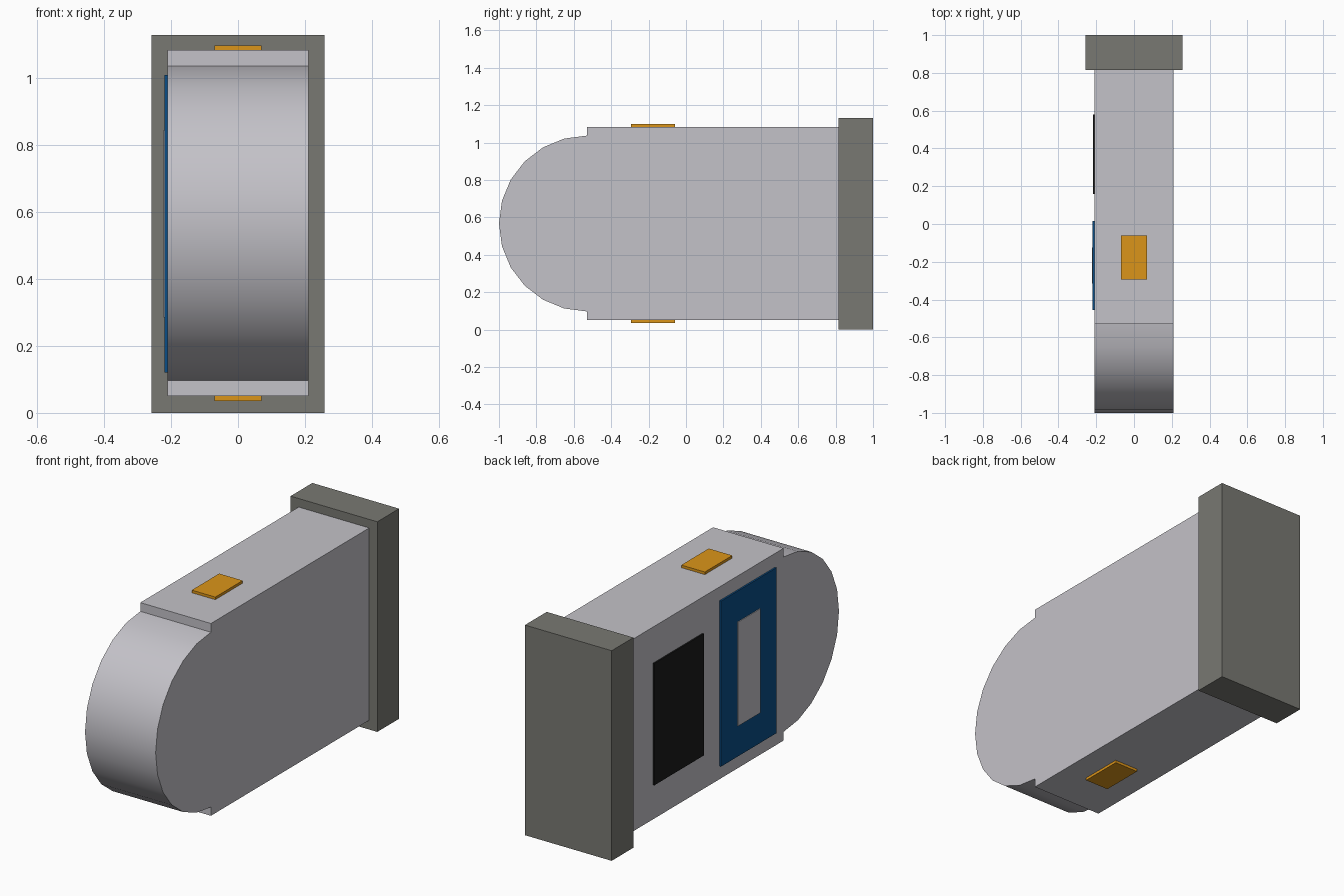
import bpy, bmesh, math

if "Cube" in bpy.data.objects:
    bpy.data.objects.remove(bpy.data.objects["Cube"])


def material(name, rgb):
    m = bpy.data.materials.new(name)
    m.diffuse_color = (*rgb, 1)
    m.use_nodes = True
    m.node_tree.nodes["Principled BSDF"].inputs["Base Color"].default_value = m.diffuse_color
    return m


SHELL = material("shell_grey", (0.55, 0.54, 0.58))
CAP = material("dark_grey", (0.19, 0.19, 0.17))
GOLD = material("amber", (0.71, 0.30, 0.01))
BLUE = material("navy", (0.003, 0.075, 0.24))
BLACK = material("black", (0.01, 0.01, 0.01))


def finish(name, bm, mat):
    bmesh.ops.recalc_face_normals(bm, faces=bm.faces)
    me = bpy.data.meshes.new(name)
    bm.to_mesh(me)
    bm.free()
    me.materials.append(mat)
    ob = bpy.data.objects.new(name, me)
    bpy.context.collection.objects.link(ob)
    return ob


def box(name, x, y, z, mat):
    """Box from (min, max) pairs on each axis."""
    bm = bmesh.new()
    bmesh.ops.create_cube(bm, size=1)
    for v in bm.verts:
        v.co = [r[0] if c < 0 else r[1] for c, r in zip(v.co, (x, y, z))]
    return finish(name, bm, mat)


HALF = 0.21          # half width of the body
MID_Z = 0.567        # height of the body's centre line
SEAM = -0.53         # where the rounded nose meets the body

# Main body and end cap
box("body", (-HALF, HALF), (SEAM, 0.815), (0.05, 1.084), SHELL)
box("end_cap", (-0.258, 0.258), (0.815, 1.0), (0, 1.13), CAP)

# Rounded nose: half of a 24-sided cylinder lying across x
bm = bmesh.new()
arc = []
for i in range(13):
    a = math.radians(90 + 15 * i)
    arc.append(bm.verts.new((-HALF, SEAM + 0.47 * math.cos(a), MID_Z + 0.47 * math.sin(a))))
side = bm.faces.new(arc)
new = bmesh.ops.extrude_face_region(bm, geom=[side])["geom"]
bmesh.ops.translate(bm, vec=(2 * HALF, 0, 0),
                    verts=[g for g in new if isinstance(g, bmesh.types.BMVert)])
nose = finish("rounded_nose", bm, SHELL)
bpy.context.view_layer.objects.active = nose
nose.select_set(True)
bpy.ops.object.shade_smooth_by_angle(angle=math.radians(30))

# Amber pads on top and bottom
for name, z in (("top_pad", (1.084, 1.098)), ("bottom_pad", (0.036, 0.05))):
    box(name, (-0.07, 0.07), (-0.293, -0.06), z, GOLD)

# Panels on the left side
box("black_panel", (-0.218, -HALF), (0.16, 0.58), (0.235, 0.89), BLACK)
box("blue_panel", (-0.219, -HALF), (-0.455, 0.015), (0.12, 1.01), BLUE)
box("inner_panel", (-0.223, -HALF), (-0.315, -0.125), (0.285, 0.845), SHELL)
